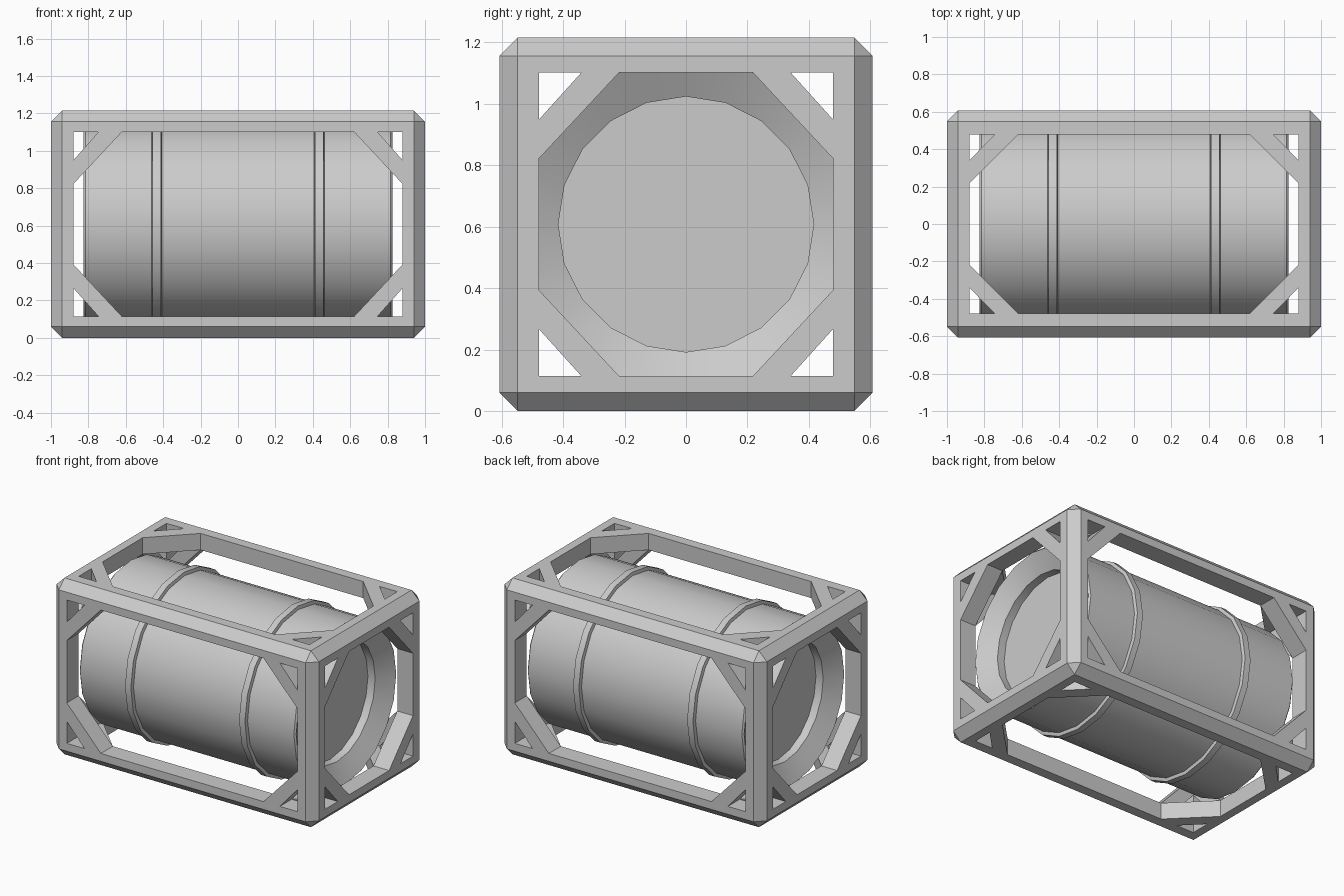
import bpy, bmesh, math
from mathutils import Vector

cube = bpy.data.objects.get("Cube")
if cube:
    bpy.data.objects.remove(cube, do_unlink=True)

OUTER = Vector((1.0, 0.608, 0.608))      # half size of the cage
INNER = Vector((0.88, 0.478, 0.494))     # half size of the openings
BRACE_NEAR = (0.135, 0.137, 0.152)       # brace setback from opening corner
BRACE_FAR = (0.26, 0.26, 0.279)
CENTRE = Vector((0, 0, OUTER.z))
SIDES = 20

grey = bpy.data.materials.new("plain_grey")
grey.use_nodes = True
grey.diffuse_color = (0.6, 0.6, 0.6, 1)
bsdf = grey.node_tree.nodes["Principled BSDF"]
bsdf.inputs["Base Color"].default_value = (0.6, 0.6, 0.6, 1)
bsdf.inputs["Roughness"].default_value = 0.7


def finish(name, bm):
    """Turn a bmesh into a grey object resting on the ground."""
    bmesh.ops.recalc_face_normals(bm, faces=bm.faces)
    mesh = bpy.data.meshes.new(name)
    bm.to_mesh(mesh)
    bm.free()
    mesh.materials.append(grey)
    obj = bpy.data.objects.new(name, mesh)
    obj.location = CENTRE
    bpy.context.collection.objects.link(obj)
    return obj


def box(name, half, chamfer=0):
    bm = bmesh.new()
    bmesh.ops.create_cube(bm, size=2)
    bmesh.ops.scale(bm, vec=half, verts=bm.verts)
    if chamfer:
        bmesh.ops.bevel(bm, geom=bm.edges[:], offset=chamfer, segments=1,
                        affect='EDGES')
    return finish(name, bm)


def activate(obj):
    bpy.ops.object.select_all(action='DESELECT')
    obj.select_set(True)
    bpy.context.view_layer.objects.active = obj


def lathe(name, profile, closed=False):
    """Spin (x, radius) points around the x axis; zero radius makes a cap."""
    bm = bmesh.new()
    rings = []
    for x, r in profile:
        rings.append([bm.verts.new((x, r * math.sin(math.tau * i / SIDES),
                                    r * math.cos(math.tau * i / SIDES)))
                      for i in range(SIDES)])
    pairs = list(zip(rings, rings[1:]))
    if closed:
        pairs.append((rings[-1], rings[0]))
    else:
        bm.faces.new(rings[0])
        bm.faces.new(rings[-1])
    for a, b in pairs:
        for i in range(SIDES):
            j = (i + 1) % SIDES
            bm.faces.new((a[i], a[j], b[j], b[i]))
    obj = finish(name, bm)
    activate(obj)
    bpy.ops.object.shade_smooth_by_angle(angle=math.radians(35))
    return obj


# Cage: chamfered block opened along each axis
cage = box("cage_frame", OUTER, 0.06)
cutters = []
for axis in range(3):
    half = INNER.copy()
    half[axis] = 1.5
    cutter = box("opening_cutter", half)
    cutter.hide_render = True
    cutters.append(cutter)
    mod = cage.modifiers.new("opening", 'BOOLEAN')
    mod.operation = 'DIFFERENCE'
    mod.solver = 'EXACT'
    mod.object = cutter
activate(cage)
for mod in list(cage.modifiers):
    bpy.ops.object.modifier_apply(modifier=mod.name)
for cutter in cutters:
    bpy.data.objects.remove(cutter, do_unlink=True)


# Diagonal braces in the four corners of every side
def braces(name, w, side):
    u, v = (w + 1) % 3, (w + 2) % 3
    outline = [(INNER[u] - BRACE_FAR[u], INNER[v]),
               (INNER[u] - BRACE_NEAR[u], INNER[v]),
               (INNER[u], INNER[v] - BRACE_NEAR[v]),
               (INNER[u], INNER[v] - BRACE_FAR[v])]
    bm = bmesh.new()
    for su in (-1, 1):
        for sv in (-1, 1):
            layers = []
            for depth in (INNER[w], OUTER[w]):
                layer = []
                for a, b in outline:
                    p = Vector()
                    p[u], p[v], p[w] = su * a, sv * b, side * depth
                    layer.append(bm.verts.new(p))
                layers.append(layer)
                bm.faces.new(layer)
            low, high = layers
            for i in range(4):
                j = (i + 1) % 4
                bm.faces.new((low[i], low[j], high[j], high[i]))
    return finish(name, bm)


for w, names in enumerate((("right", "left"), ("front", "back"),
                           ("bottom", "top"))):
    for side, label in zip((-1, 1), names):
        braces(label + "_corner_braces", w, side)

# Drum with dished ends
end = [(0.70, 0.416), (0.755, 0.416), (0.825, 0.545), (0.815, 0.556)]
lathe("drum", end + [(-x, r) for x, r in reversed(end)])

# Raised hoops around the drum
hoop = [(0.405, 0.545), (0.413, 0.578), (0.457, 0.578), (0.465, 0.545)]
for side, label in ((-1, "right"), (1, "left")):
    lathe(label + "_hoop", [(side * x, r) for x, r in hoop], closed=True)
